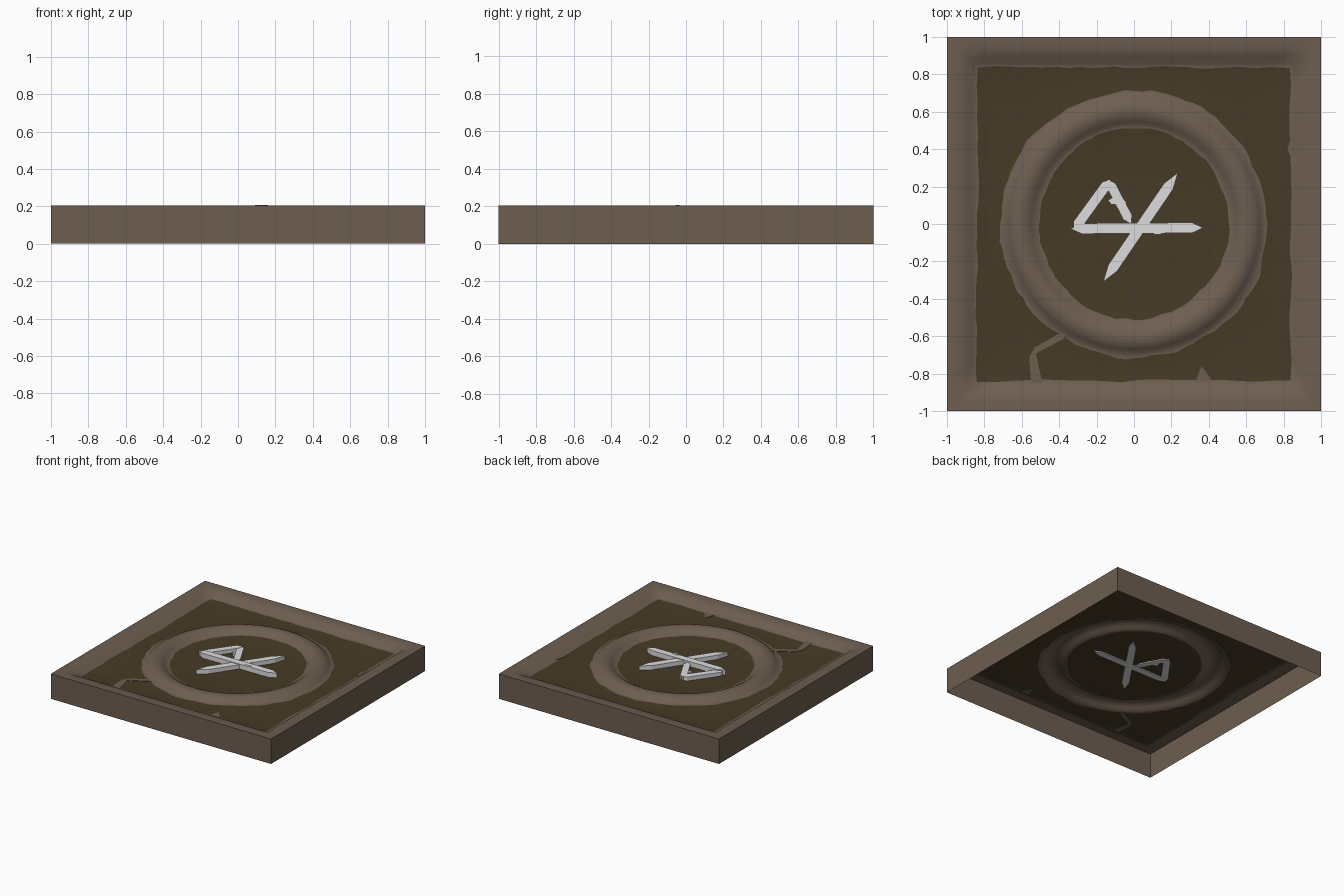
import bpy, bmesh, math, random
from mathutils import Vector

if "Cube" in bpy.data.objects:
    bpy.data.objects.remove(bpy.data.objects["Cube"])

random.seed(4)
N = 96  # points per loop, corners fall on multiples of 12


def material(name, rgb):
    m = bpy.data.materials.new(name)
    m.diffuse_color = (*rgb, 1)
    m.use_nodes = True
    m.node_tree.nodes["Principled BSDF"].inputs["Base Color"].default_value = m.diffuse_color
    return m


BROWN = material("brown_stone", (0.155, 0.112, 0.082))
OLIVE = material("dark_olive_floor", (0.062, 0.043, 0.019))
PALE = material("pale_grey", (0.72, 0.72, 0.72))


def add_object(name, bm, mats):
    mesh = bpy.data.meshes.new(name)
    bm.to_mesh(mesh)
    bm.free()
    for m in mats:
        mesh.materials.append(m)
    ob = bpy.data.objects.new(name, mesh)
    bpy.context.collection.objects.link(ob)
    return ob


def loop_points(square, r, z, wobble):
    pts = []
    w = 0
    for i in range(N):
        a = 2 * math.pi * i / N
        c, s = math.cos(a), math.sin(a)
        w = 0.6 * w + random.uniform(-wobble, wobble)
        k = (r + w) / (max(abs(c), abs(s)) if square else 1)
        pts.append((c * k, s * k, z))
    return pts


# square rim, floor, round ridge and inner floor as one open-bottomed sheet
# (square?, radius, height, wobble, material of the band leading inward)
LOOPS = [
    (1, 1.00, 0.0, 0, 0), (1, 1.00, 0.205, 0, 0), (1, 0.94, 0.205, 0, 0),
    (1, 0.89, 0.19, 0, 0), (1, 0.855, 0.163, 0, 0),
    (1, 0.838, 0.16, 0.006, 1), (0, 0.715, 0.16, 0.008, 0),
    (0, 0.69, 0.163, 0, 0), (0, 0.67, 0.185, 0, 0), (0, 0.64, 0.2, 0, 0),
    (0, 0.61, 0.205, 0, 0), (0, 0.58, 0.2, 0, 0), (0, 0.55, 0.185, 0, 0),
    (0, 0.53, 0.168, 0, 0), (0, 0.51, 0.165, 0.006, 1), (0, 0.25, 0.163, 0, 1),
]
bm = bmesh.new()
rings = [[bm.verts.new(p) for p in loop_points(*L[:4])] for L in LOOPS]
for k in range(len(LOOPS) - 1):
    a, b = rings[k], rings[k + 1]
    for i in range(N):
        j = (i + 1) % N
        f = bm.faces.new((a[i], a[j], b[j], b[i]))
        f.material_index = LOOPS[k][4]
centre = bm.verts.new((0, 0, 0.163))
for i in range(N):
    f = bm.faces.new((rings[-1][i], rings[-1][(i + 1) % N], centre))
    f.material_index = 1
for f in bm.faces:
    f.smooth = True
tile = add_object("tile_with_ridge", bm, [BROWN, OLIVE])
bpy.context.view_layer.objects.active = tile
tile.select_set(True)
bpy.ops.object.shade_smooth_by_angle(angle=math.radians(50))
tile.select_set(False)


def prism(bm, pts, z0, z1):
    lo = [bm.verts.new((x, y, z0)) for x, y in pts]
    hi = [bm.verts.new((x, y, z1)) for x, y in pts]
    bm.faces.new(lo)
    bm.faces.new(hi)
    for i in range(len(pts)):
        j = (i + 1) % len(pts)
        bm.faces.new((lo[i], lo[j], hi[j], hi[i]))


def blade(bm, start, end, width, tip, z0, z1):
    """Straight stroke with pointed ends."""
    a, b = Vector(start), Vector(end)
    d = (b - a).normalized()
    n = Vector((-d.y, d.x)) * width / 2
    prism(bm, [a, a + d * tip - n, b - d * tip - n, b,
               b - d * tip + n, a + d * tip + n], z0, z1)


# pale carved strokes in the middle, showing on both faces of the floor
bm = bmesh.new()
for start, end, width, tip, top in [
    ((-0.34, -0.025), (0.37, -0.02), 0.056, 0.06, 0.203),
    ((0.235, 0.275), (-0.165, -0.31), 0.058, 0.09, 0.198),
    ((-0.325, -0.035), (-0.125, 0.24), 0.055, 0.04, 0.195),
    ((-0.14, 0.24), (-0.015, 0.0), 0.052, 0.04, 0.192),
    ((-0.14, 0.125), (-0.04, 0.115), 0.035, 0.02, 0.185),
]:
    blade(bm, start, end, width, tip, 0.155, top)
blade(bm, (0.09, -0.045), (0.16, -0.045), 0.02, 0.02, 0.19, 0.208)
bmesh.ops.recalc_face_normals(bm, faces=bm.faces[:])
add_object("carved_strokes", bm, [PALE])

# thin brown streaks where the stone colour crosses the floor
bm = bmesh.new()
for pts in [
    [(-0.39, -0.58), (-0.37, -0.61), (-0.52, -0.69), (-0.56, -0.71), (-0.53, -0.66)],
    [(-0.56, -0.71), (-0.525, -0.69), (-0.49, -0.85), (-0.55, -0.85)],
    [(0.33, -0.84), (0.42, -0.84), (0.36, -0.76)],
    [(0.845, 0.34), (0.845, 0.48), (0.82, 0.40)],
]:
    prism(bm, pts, 0.157, 0.163)
bmesh.ops.recalc_face_normals(bm, faces=bm.faces[:])
add_object("floor_streaks", bm, [BROWN])
